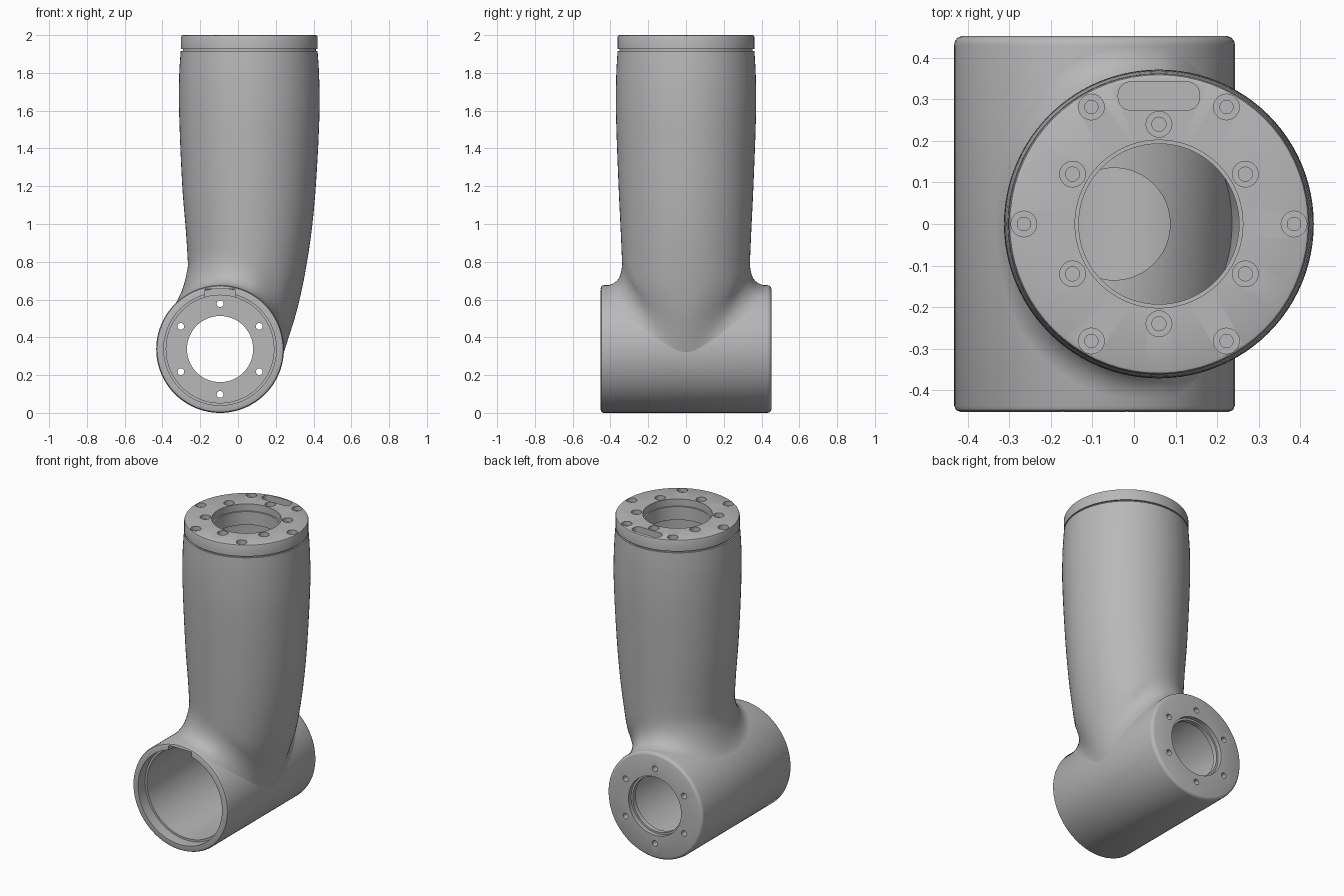
import bpy, bmesh, math
from mathutils import Matrix, Vector

if "Cube" in bpy.data.objects:
    bpy.data.objects.remove(bpy.data.objects["Cube"])

grey = bpy.data.materials.new("light_grey")
grey.diffuse_color = (0.48, 0.48, 0.48, 1)
grey.use_nodes = True
grey.node_tree.nodes["Principled BSDF"].inputs["Base Color"].default_value = grey.diffuse_color

R, AX, AZ = 0.338, -0.095, 0.338      # horizontal housing radius and axis
CX = 0.06                             # arm axis


def grid_faces(bm, cols):
    """Join closed columns of vertices into a closed ring of quads."""
    n, m = len(cols), len(cols[0])
    for i in range(n):
        a, b = cols[i], cols[(i + 1) % n]
        for j in range(m):
            k = (j + 1) % m
            bm.faces.new((a[j], b[j], b[k], a[k]))


def lathe(bm, profile, mat, n=72):
    """Spin a closed (radius, height) profile about local z."""
    cols = []
    for i in range(n):
        t = 2 * math.pi * i / n
        cols.append([bm.verts.new(mat @ Vector((r * math.cos(t), r * math.sin(t), z)))
                     for r, z in profile])
    grid_faces(bm, cols)


def plug(bm, steps, mat, n=24):
    """Solid stepped plug: profile closed on the axis."""
    lathe(bm, [(0, steps[0][1])] + steps + [(0, steps[-1][1])], mat, n)


def make(name, bm):
    bmesh.ops.remove_doubles(bm, verts=bm.verts, dist=1e-5)
    bmesh.ops.recalc_face_normals(bm, faces=bm.faces)
    me = bpy.data.meshes.new(name)
    bm.to_mesh(me)
    bm.free()
    ob = bpy.data.objects.new(name, me)
    bpy.context.collection.objects.link(ob)
    me.materials.append(grey)
    return ob


def cut(ob, cutter):
    mod = ob.modifiers.new("cut", 'BOOLEAN')
    mod.operation, mod.solver, mod.object = 'DIFFERENCE', 'EXACT', cutter
    bpy.context.view_layer.update()
    ev = ob.evaluated_get(bpy.context.evaluated_depsgraph_get())
    me = bpy.data.meshes.new_from_object(ev)
    ob.modifiers.clear()
    ob.data = me
    bpy.data.objects.remove(cutter)


def smooth(ob, deg):
    bpy.ops.object.select_all(action='DESELECT')
    ob.select_set(True)
    bpy.context.view_layer.objects.active = ob
    bpy.ops.object.shade_smooth_by_angle(angle=math.radians(deg))


# --- Horizontal joint housing: open cup at the front, drilled wall at the back
to_y = Matrix.Translation((AX, 0, AZ)) @ Matrix.Rotation(-math.pi / 2, 4, 'X')
bm = bmesh.new()
lathe(bm, [(0.322, -0.452), (0.333, -0.448), (R, -0.437), (R, 0.430), (0.336, 0.440),
           (0.330, 0.448), (0.320, 0.452), (0.187, 0.452), (0.187, 0.425), (0.175, 0.425),
           (0.175, 0.395), (0.285, 0.395), (0.285, -0.38), (0.298, -0.38), (0.298, -0.452)],
      to_y, 96)
housing = make("joint_housing", bm)

bm = bmesh.new()
for k in range(6):                                   # back wall bolt holes
    a = math.radians(90 + 60 * k)
    p = Matrix.Translation((0.24 * math.cos(a), 0, 0.24 * math.sin(a)))
    plug(bm, [(0.018, 0.36), (0.018, 0.5)], p @ to_y, 20)
plug(bm, [(0.135, 0.45), (0.135, 0.85)], Matrix.Translation((-0.048, 0, 0)), 48)  # cable passage
bmesh.ops.create_cube(bm, size=1, matrix=Matrix.Translation((AX, -0.41, 0.625))
                      @ Matrix.Diagonal((0.16, 0.10, 0.06, 1)))                 # rim notch
cut(housing, make("housing_cutter", bm))
smooth(housing, 32)

# --- Arm: lofted hollow tube leaning into the housing with a fillet
# height, left x, right x, half depth
KEYS = [(0.28, -0.25, 0.20, 0.14), (0.35, -0.25, 0.245, 0.18), (0.5, -0.255, 0.30, 0.25),
        (0.64, -0.260, 0.335, 0.327), (0.75, -0.263, 0.357, 0.336), (0.95, -0.275, 0.388, 0.345),
        (1.2, -0.295, 0.412, 0.357), (1.6, -0.312, 0.432, 0.371), (1.8, -0.311, 0.429, 0.369),
        (1.92, -0.303, 0.421, 0.362)]


def section(z):
    """Smooth interpolation between the key sections."""
    z = min(max(z, KEYS[0][0]), KEYS[-1][0])
    i = max(j for j in range(len(KEYS) - 1) if KEYS[j][0] <= z)
    h = KEYS[i + 1][0] - KEYS[i][0]
    t = (z - KEYS[i][0]) / h

    def slope(j, c):
        a, b = max(j - 1, 0), min(j + 1, len(KEYS) - 1)
        return (KEYS[b][c] - KEYS[a][c]) / (KEYS[b][0] - KEYS[a][0])
    return [(2 * t**3 - 3 * t**2 + 1) * KEYS[i][c] + (3 * t**2 - 2 * t**3) * KEYS[i + 1][c]
            + h * ((t**3 - 2 * t**2 + t) * slope(i, c) + (t**3 - t**2) * slope(i + 1, c))
            for c in (1, 2, 3)]


def wall(t, z, s=1.0):
    xl, xr, ry = section(z)
    return Vector(((xl + xr) / 2 + s * (xr - xl) / 2 * math.cos(t), s * ry * math.sin(t), z))


def meet(t, rad, s=1.0):
    """Height at which a wall line reaches the housing cylinder."""
    z = 1.1
    while z > 0.34:
        p = wall(t, z, s)
        if math.hypot(p.x - AX, p.z - AZ) <= rad:
            break
        z -= 0.002
    return z


def on_housing(phi, y, rad):
    return Vector((AX + rad * math.sin(phi), y, AZ + rad * math.cos(phi)))


TOP, N = 1.917, 96
bm = bmesh.new()
cols = []
for i in range(N):
    t = 2 * math.pi * i / N
    c, s = math.cos(t), math.sin(t)
    zi = meet(t, R)
    p1 = wall(t, zi)
    up = 0.15 + 0.02 * abs(s)
    out = 0.115 * (1 - 0.75 * max(0, c) ** 2)
    p0 = wall(t, zi + up)
    phi = math.atan2(p1.x - AX, p1.z - AZ)
    dphi = out * c / R
    y2 = max(-0.435, min(0.435, p1.y + out * s))
    p2 = on_housing(phi + dphi, y2, R - 0.002)
    ctrl = on_housing(phi + dphi / 2, p1.y, R / math.cos(dphi / 2))
    ctrl = p1.lerp(ctrl, 0.5)
    ctrl += Vector((p1.x - AX, 0, p1.z - AZ)).normalized() * 0.006
    col = [wall(t, TOP + (p0.z - TOP) * j / 20) for j in range(20)]
    for j in range(11):                              # fillet curve
        u = j / 10
        col.append(p0 * (1 - u)**2 + ctrl * 2 * u * (1 - u) + p2 * u**2)
    col.append(on_housing(phi + dphi, y2, 0.322))
    zb = meet(t, 0.322, 0.88)                        # inner wall, bottom to top
    col += [wall(t, zb + (TOP - zb) * j / 10, 0.88) for j in range(11)]
    cols.append([bm.verts.new(p) for p in col])
grid_faces(bm, cols)
smooth(make("arm_tube", bm), 40)

# --- Top flange with groove neck, bore, bolt holes and cable slot
at_top = Matrix.Translation((CX, 0, 0))
bm = bmesh.new()
lathe(bm, [(0.193, 1.87), (0.30, 1.87), (0.30, 1.90), (0.352, 1.90), (0.352, 1.926),
           (0.362, 1.926), (0.362, 1.990), (0.359, 1.997), (0.353, 2.0), (0.202, 2.0),
           (0.202, 1.955), (0.193, 1.955)], at_top, 72)
flange = make("top_flange", bm)

bm = bmesh.new()
for k in range(6):
    for rad, off, hole in ((0.325, 0, 0.016), (0.24, 30, 0.017)):
        a = math.radians(60 * k + off)
        plug(bm, [(hole, 1.93), (hole, 1.972), (0.031, 1.972), (0.031, 2.02)],
             Matrix.Translation((CX + rad * math.cos(a), rad * math.sin(a), 0)))
# rounded cable slot
pts = []
for sx, sy, a0 in ((1, 1, 0), (-1, 1, 90), (-1, -1, 180), (1, -1, 270)):
    for j in range(7):
        a = math.radians(a0 + 15 * j)
        pts.append((CX + sx * 0.068 + 0.03 * math.cos(a), 0.308 + sy * 0.004 + 0.03 * math.sin(a)))
lo = [bm.verts.new((x, y, 1.935)) for x, y in pts]
hi = [bm.verts.new((x, y, 2.02)) for x, y in pts]
bm.faces.new(lo)
bm.faces.new(hi)
for j in range(len(pts)):
    k = (j + 1) % len(pts)
    bm.faces.new((lo[j], lo[k], hi[k], hi[j]))
cut(flange, make("flange_cutter", bm))
smooth(flange, 32)
